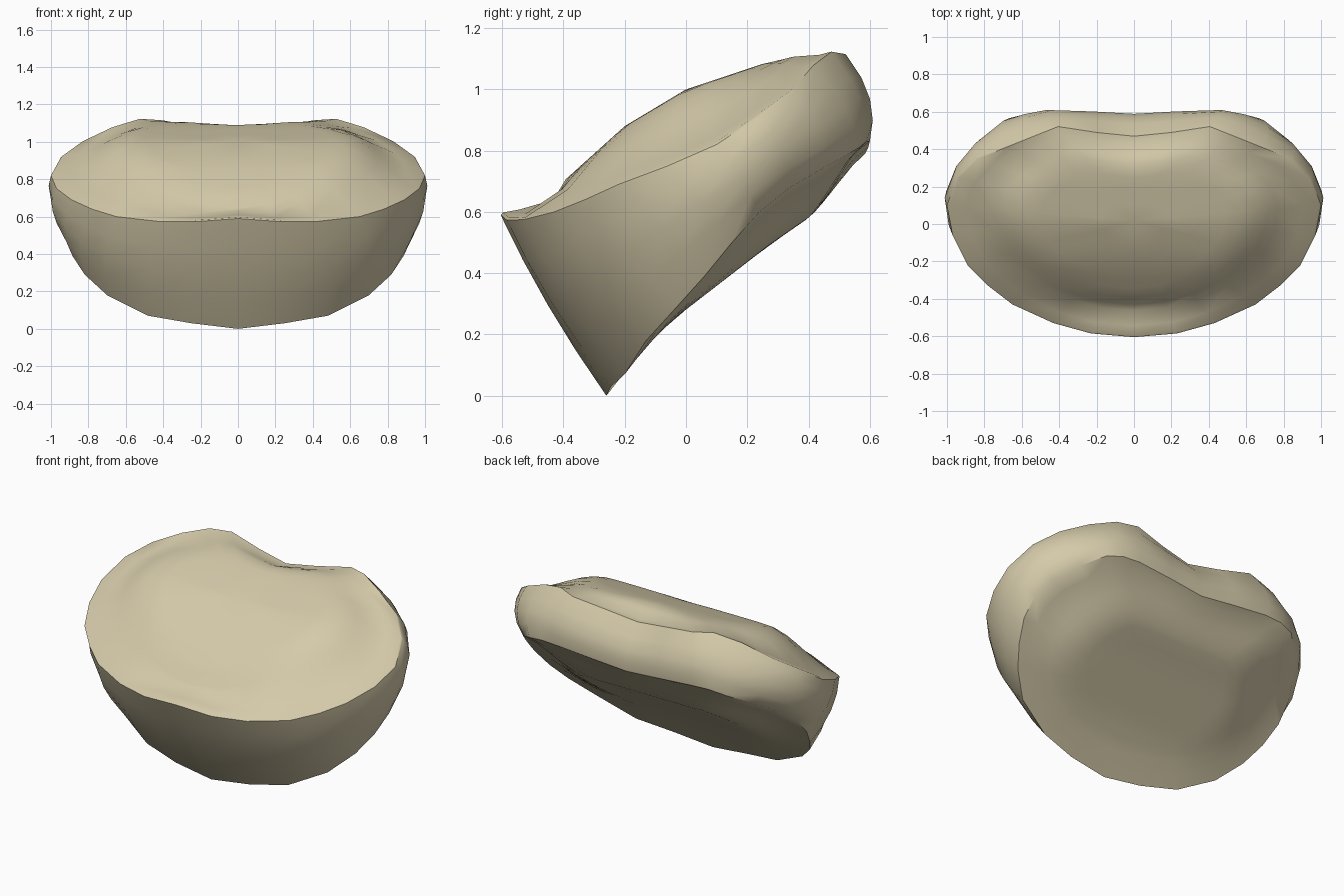
import bpy, bmesh, math
from mathutils import Vector

if "Cube" in bpy.data.objects:
    bpy.data.objects.remove(bpy.data.objects["Cube"])

# Half outlines of the upper and lower rims, front centre to back centre
TOP_RIM = [(0, -.605, .59), (.23, -.585, .573), (.43, -.53, .575), (.65, -.43, .6),
           (.78, -.33, .64), (.89, -.22, .69), (.97, -.06, .75), (1, .1, .82),
           (.945, .25, .92), (.84, .355, .995), (.68, .42, 1.07), (.53, .48, 1.115),
           (.41, .527, 1.107), (.2, .495, 1.07), (0, .475, 1.04)]
LOW_RIM = [(0, -.26, 0), (.25, -.245, .03), (.48, -.2, .07), (.7, -.13, .18),
           (.82, -.03, .29), (.885, .06, .39), (.925, .15, .5), (.92, .24, .6),
           (.87, .34, .68), (.78, .46, .75), (.67, .565, .81), (.57, .59, .83),
           (.46, .6, .83), (.22, .595, .81), (0, .585, .79)]
# Centre-line profiles (y, z) of the two end faces
TOP_PROFILE = [(-.605, .59), (-.46, .632), (-.435, .635), (-.4, .7), (-.2, .88),
               (0, 1.0), (.25, 1.083), (.35, 1.105), (.48, 1.11)]
LOW_PROFILE = [(-.26, 0), (-.13, .165), (-.04, .25), (.27, .49), (.4, .58),
               (.5, .675), (.58, .75)]


def full_loop(half):
    pts = [Vector(p) for p in half]
    return pts + [Vector((-p.x, p.y, p.z)) for p in pts[-2:0:-1]]


def height(profile, y):
    if y <= profile[0][0]:
        return profile[0][1]
    for (y0, z0), (y1, z1) in zip(profile, profile[1:]):
        if y <= y1:
            return z0 + (z1 - z0) * (y - y0) / (y1 - y0)
    return profile[-1][1]


def cap_ring(rim, profile, s, cy):
    """Shrink the rim towards the centre while easing onto the profile."""
    u = min(1, (1 - s) / .45)
    fade = 1 - u * u * (3 - 2 * u)
    ring = []
    for p in rim:
        y = cy + (p.y - cy) * s
        z = height(profile, y) + (p.z - height(profile, p.y)) * fade
        ring.append(Vector((p.x * s, y, z)))
    return ring


top, low = full_loop(TOP_RIM), full_loop(LOW_RIM)
SCALES = (.9, .77, .72, .66, .58, .5, .35, .18)
TOP_Y, LOW_Y = .02, .18

# Lower face, bulging side wall, thin lip and domed upper face
rings = [cap_ring(low, LOW_PROFILE, s, LOW_Y) for s in reversed(SCALES)]
rings.append(low)
for t in (.25, .5, .75):
    ring = []
    for a, b in zip(low, top):
        p = a.lerp(b, t)
        out = Vector((p.x, p.y, 0)).normalized()
        bulge = .03 + .012 * out.y + .012 * abs(out.x)
        ring.append(p + out * bulge * 4 * t * (1 - t))
    rings.append(ring)
rings.append(top)
rings.append([Vector((p.x * .988, TOP_Y + (p.y - TOP_Y) * .988, p.z + .008)) for p in top])
rings += [cap_ring(top, TOP_PROFILE, s, TOP_Y) for s in SCALES]

bm = bmesh.new()
loops = [[bm.verts.new(p) for p in ring] for ring in rings]
n = len(top)
for a, b in zip(loops, loops[1:]):
    for i in range(n):
        j = (i + 1) % n
        bm.faces.new((a[i], a[j], b[j], b[i]))
for ring, profile, cy in ((loops[0], LOW_PROFILE, LOW_Y), (loops[-1], TOP_PROFILE, TOP_Y)):
    centre = bm.verts.new((0, cy, height(profile, cy)))
    for i in range(n):
        bm.faces.new((ring[i], ring[(i + 1) % n], centre))
bmesh.ops.recalc_face_normals(bm, faces=bm.faces)

mesh = bpy.data.meshes.new("cushion_disc")
bm.to_mesh(mesh)
bm.free()
disc = bpy.data.objects.new("cushion_disc", mesh)
bpy.context.collection.objects.link(disc)

# Single bone-coloured material
bone = bpy.data.materials.new("bone_beige")
bone.diffuse_color = (.66, .59, .4, 1)
bone.use_nodes = True
bone.node_tree.nodes["Principled BSDF"].inputs["Base Color"].default_value = bone.diffuse_color
mesh.materials.append(bone)

bpy.context.view_layer.objects.active = disc
disc.select_set(True)
bpy.ops.object.shade_smooth_by_angle(angle=math.radians(40))
